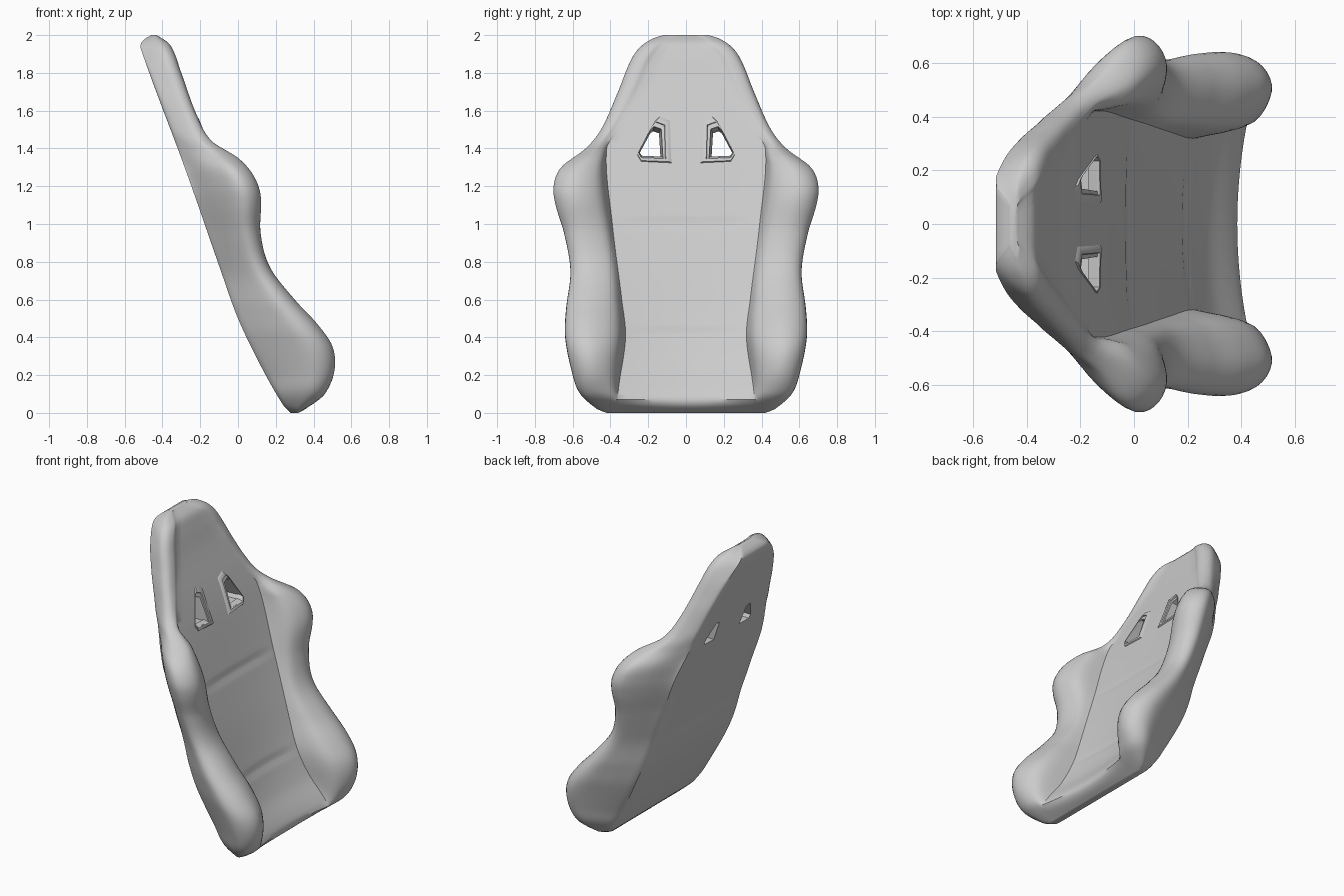
import bpy, bmesh, math

cube = bpy.data.objects.get("Cube")
if cube:
    bpy.data.objects.remove(cube)

grey = bpy.data.materials.new("grey_upholstery")
grey.use_nodes = True
colour = (0.6, 0.6, 0.6, 1)
grey.diffuse_color = colour
grey.node_tree.nodes["Principled BSDF"].inputs["Base Color"].default_value = colour


def curve(keys, z):
    """Smooth value at height z through (height, value) keys."""
    z = min(max(z, keys[0][0]), keys[-1][0])
    i = next(k for k in range(len(keys) - 1) if z <= keys[k + 1][0])

    def slope(k):
        a, b = keys[max(k - 1, 0)], keys[min(k + 1, len(keys) - 1)]
        return (b[1] - a[1]) / (b[0] - a[0])

    (z0, v0), (z1, v1) = keys[i], keys[i + 1]
    h = z1 - z0
    t = (z - z0) / h
    return (v0 * (1 + 2 * t) * (1 - t) ** 2 + slope(i) * h * t * (1 - t) ** 2
            + v1 * t * t * (3 - 2 * t) - slope(i + 1) * h * t * t * (1 - t))


def smooth_path(points, steps):
    """Catmull-Rom path through 2D points."""
    ends = [points[0]] + points + [points[-1]]
    path = []
    for a, b, c, d in zip(ends, ends[1:], ends[2:], ends[3:]):
        for s in range(steps):
            t = s / steps
            path.append(tuple(
                0.5 * (2 * q + (r - p) * t + (2 * p - 5 * q + 4 * r - u) * t * t
                       + (3 * q - p - 3 * r + u) * t ** 3)
                for p, q, r, u in zip(a, b, c, d)))
    return path + [points[-1]]


def add_object(name, bm):
    bmesh.ops.recalc_face_normals(bm, faces=bm.faces)
    mesh = bpy.data.meshes.new(name)
    bm.to_mesh(mesh)
    bm.free()
    mesh.materials.append(grey)
    obj = bpy.data.objects.new(name, mesh)
    bpy.context.collection.objects.link(obj)
    return obj


def shade(obj, angle):
    bpy.ops.object.select_all(action="DESELECT")
    obj.select_set(True)
    bpy.context.view_layer.objects.active = obj
    bpy.ops.object.shade_smooth_by_angle(angle=math.radians(angle))


def loft(bm, loops, cap):
    """Bridge equal closed loops of points, optionally capping the ends."""
    rings = [[bm.verts.new(p) for p in loop] for loop in loops]
    for a, b in zip(rings, rings[1:]):
        for i in range(len(a)):
            j = (i + 1) % len(a)
            bm.faces.new((a[i], a[j], b[j], b[i]))
    if cap:
        bm.faces.new(rings[0])
        bm.faces.new(rings[-1])


# Seat profiles by height
BACK = [(0, .28), (.04, .24), (.25, .12), (.5, 0), (.75, -.09), (1.28, -.275),
        (1.93, -.515), (1.97, -.505), (2, -.46)]
BOLSTER = [(0, .32), (.05, .4), (.1, .46), (.22, .51), (.35, .5), (.47, .42),
           (.6, .3), (.77, .17), (.95, .12), (1.15, .12), (1.26, .08), (1.35, 0),
           (1.44, -.14), (1.58, -.22), (1.8, -.3), (1.95, -.36), (2, -.43)]
PANEL = [(0, .32), (.03, .37), (.07, .385), (.12, .36), (.25, .27), (.45, .18), (.75, .07),
         (1, -.02), (1.36, -.14), (1.52, -.2), (1.75, -.295), (1.9, -.35),
         (1.96, -.38), (2, -.44)]
WIDTH = [(0, .42), (.02, .47), (.1, .56), (.2, .6), (.4, .64), (.55, .635), (.75, .612),
         (.95, .645), (1.1, .69), (1.2, .7), (1.3, .66), (1.4, .53), (1.5, .45),
         (1.7, .36), (1.85, .3), (1.93, .25), (1.98, .18), (2, .12)]
PANEL_EDGE = [(0, .35), (.1, .36), (.4, .32), (.6, .34), (1, .39), (1.4, .42),
              (1.5, .35), (1.7, .22), (1.9, .12), (2, .04)]
BACK_RATIO = [(0, .92), (.2, .82), (.8, .8), (1.1, .72), (1.3, .69), (1.4, .79),
              (1.5, .86), (1.8, .86), (2, .65)]
SEAMS = (.42, 1)


def section(z):
    """Closed horizontal outline of the padded shell."""
    back, front, wide = curve(BACK, z), curve(BOLSTER, z), curve(WIDTH, z)
    flat = wide * curve(BACK_RATIO, z)
    edge_y = curve(PANEL_EDGE, z)
    centre = curve(PANEL, z)
    edge_x = min(centre + .035 * max(0, 1 - z / 1.5), front)
    seam = .008 * sum(math.exp(-((z - s) / .02) ** 2) for s in SEAMS)
    soft = min(max((z - 1.35) / .15, 0), 1)
    tip_y = edge_y + .56 * (wide - edge_y)
    side_x = back + .7 * (front - back)
    depth = side_x - back
    outer = smooth_path([
        (back, flat * .95), (back + .12 * depth, flat * 1.01),
        (back + .55 * depth, flat + .62 * (wide - flat)),
        (side_x, wide),
        (side_x + .74 * (front - side_x), tip_y + .72 * (wide - tip_y)),
        (front, tip_y),
        (edge_x + (.7 - .35 * soft) * (front - edge_x),
         edge_y + (.28 + .25 * soft) * (tip_y - edge_y)),
        (edge_x, edge_y)], 4)
    half = [(back, flat * .95 * i / 4) for i in range(4)] + outer
    for i in range(7, -1, -1):
        t = i / 8
        half.append((centre + (edge_x - centre) * t * t - seam * (1 - t ** 4), edge_y * t))
    mirrored = [(x, -y) for x, y in reversed(half[1:-1])]
    return [(x, y, z) for x, y in half + mirrored]


# Padded shell
tips = [0, .004, .01, .02, .035, .05]
levels = tips + [.07 + .02 * i for i in range(94)] + [2 - t for t in reversed(tips)]
bm = bmesh.new()
loft(bm, [section(z) for z in levels], True)
shell = add_object("padded_seat_shell", bm)

# Harness openings, tapering to the back, and their raised rims
HOLE = [(.12, 1.355), (.235, 1.36), (.25, 1.385), (.185, 1.51), (.165, 1.53), (.125, 1.515)]
MID_Y, MID_Z = .17, 1.435


def hole_ring(side, scale, x_of, shift=0, drop=0):
    ring = []
    for y, z in HOLE:
        y, z = MID_Y + shift + (y - MID_Y) * scale, MID_Z - drop + (z - MID_Z) * scale
        ring.append((x_of(z), side * y, z))
    return ring


for side, name in ((1, "left"), (-1, "right")):
    bm = bmesh.new()
    loft(bm, [hole_ring(side, .7, lambda z: -.45, .012, .025),
              hole_ring(side, 1.1, lambda z: -.05)], True)
    cutter = add_object(name + "_opening_cutter", bm)
    cutter.hide_render = True
    cut = shell.modifiers.new("opening", "BOOLEAN")
    cut.operation, cut.solver, cut.object = "DIFFERENCE", "EXACT", cutter
    bpy.context.view_layer.objects.active = shell
    bpy.ops.object.modifier_apply(modifier=cut.name)
    bpy.data.objects.remove(cutter)

    bm = bmesh.new()
    loft(bm, [hole_ring(side, scale, lambda z, r=rise: curve(PANEL, z) + r, .06 * (1 - scale))
              for scale, rise in ((1.45, -.006), (1.32, .008), (1.12, .008), (.98, -.03))], False)
    shade(add_object(name + "_opening_rim", bm), 50)

shade(shell, 38)
